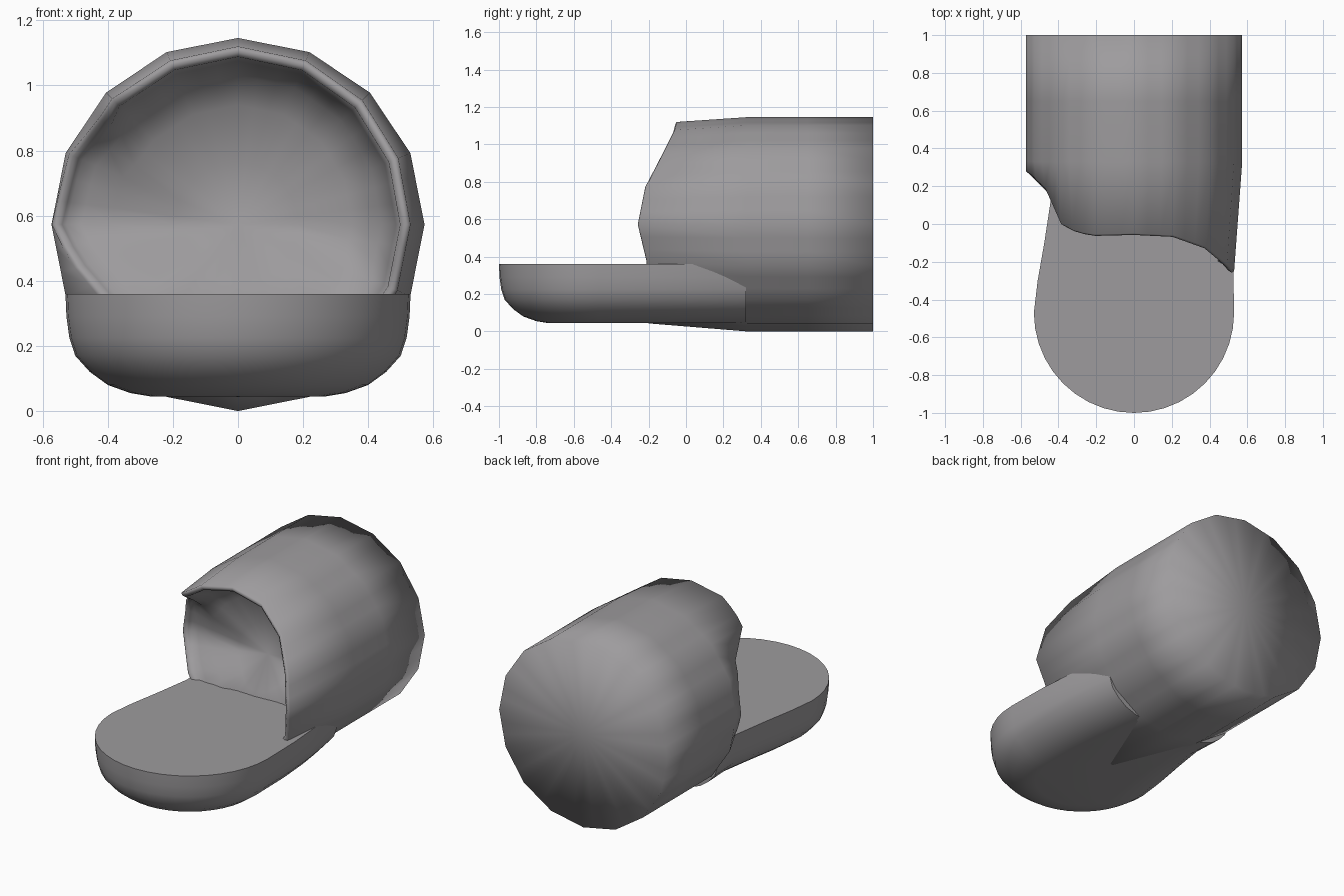
import bpy, bmesh, math

if "Cube" in bpy.data.objects:
    bpy.data.objects.remove(bpy.data.objects["Cube"])

grey = bpy.data.materials.new("warm grey")
grey.diffuse_color = (0.34, 0.33, 0.34, 1)
grey.use_nodes = True
grey.node_tree.nodes["Principled BSDF"].inputs["Base Color"].default_value = grey.diffuse_color
CZ, R, N = 0.573, 0.573, 48


def loft(name, rings, cap_start, cap_end, angle):
    """Skin closed rings of equal length; caps are a centre point or True for an n-gon."""
    bm = bmesh.new()
    vr = [[bm.verts.new(p) for p in ring] for ring in rings]
    n = len(vr[0])
    for a, b in zip(vr, vr[1:]):
        for i in range(n):
            j = (i + 1) % n
            bm.faces.new((a[i], a[j], b[j], b[i]))
    for ring, cap in ((vr[0], cap_start), (vr[-1], cap_end)):
        if cap is True:
            bm.faces.new(ring)
        else:
            c = bm.verts.new(cap)
            for i in range(n):
                bm.faces.new((ring[i], ring[(i + 1) % n], c))
    bmesh.ops.recalc_face_normals(bm, faces=bm.faces)
    me = bpy.data.meshes.new(name)
    bm.to_mesh(me)
    bm.free()
    me.materials.append(grey)
    ob = bpy.data.objects.new(name, me)
    bpy.context.collection.objects.link(ob)
    bpy.ops.object.select_all(action='DESELECT')
    ob.select_set(True)
    bpy.context.view_layer.objects.active = ob
    bpy.ops.object.shade_smooth_by_angle(angle=math.radians(angle))
    return ob


# front edge of the hood: (angle from +x, y of edge, radius)
EDGE = [(-24, -.20, .53), (0, -.25, .53), (22.5, -.21, .533), (45, -.12, .54),
        (67.5, -.06, .545), (90, -.05, .547), (112.5, -.055, .545), (125, -.04, .545),
        (137, .01, .547), (143, .10, .547), (150, .19, .553), (160, .25, .565),
        (180, .28, .572), (192, .23, .54), (203, .16, .49), (218, .14, .48),
        (235, -.05, .51), (250, -.20, .53), (336, -.20, .53)]


def edge(a):
    if a > 336:
        a -= 360
    for (a0, y0, r0), (a1, y1, r1) in zip(EDGE, EDGE[1:]):
        if a0 <= a <= a1:
            t = (a - a0) / (a1 - a0)
            return y0 + t * (y1 - y0), r0 + t * (r1 - r0)


def facet(a):
    """Keeps the 16-sided outline of the barrel."""
    h = math.radians(11.25)
    return math.cos(h) / math.cos(math.radians(a % 22.5) - h)


def ring(fn):
    out = []
    for i in range(N):
        a = i * 360 / N
        yf, rf = edge(a)
        r, y = fn(yf, rf)
        r *= facet(a)
        t = math.radians(a)
        z = CZ + r * math.sin(t)
        if y > yf + .015:      # cavity wall leans forward towards the floor
            y = max(yf + .015, min(y, .15 + max(0, z - .36) * .7))
        out.append((r * math.cos(t), y, z))
    return out


def plain(y):
    return [(R * facet(i * 360 / N) * math.cos(math.radians(i * 360 / N)), y,
             CZ + R * facet(i * 360 / N) * math.sin(math.radians(i * 360 / N))) for i in range(N)]


# barrel with open front hood and shallow cavity
rings = [plain(1.0), plain(0.65), plain(0.33),
         ring(lambda y, r: (r, y)),
         ring(lambda y, r: (r - .014, y - .008)),
         ring(lambda y, r: (r - .032, y + .005)),
         ring(lambda y, r: (r - .045, max(y + .02, .08))),
         ring(lambda y, r: (r - .09, max(y + .02, .19))),
         ring(lambda y, r: (r - .18, max(y + .02, .25))),
         ring(lambda y, r: (r * .35, .29))]
loft("hooded_barrel", rings, (0, 1.0, CZ), (0, .295, CZ), 180)


# front tray: rounded outline, rolled in towards a flat bottom
def outline(z, d):
    r = .53 - d
    pts = [(r * math.cos(t), -.47 + r * math.sin(t), z)
           for t in (math.pi + math.pi * i / 20 for i in range(21))]
    right = [(.525, -.2), (.51, .0), (.49, .15), (.46, .32)]
    left = [(-.45, .32), (-.44, .13), (-.475, -.1), (-.51, -.3)]
    side = [(x - math.copysign(d, x), y, z) for x, y in right + left]
    return pts + side


layers = [(.36, 0), (.29, .003), (.225, .012), (.17, .03), (.12, .075), (.08, .13), (.055, .2), (.045, .26)]
loft("front_tray", [outline(z, d) for z, d in layers], True, True, 50)
